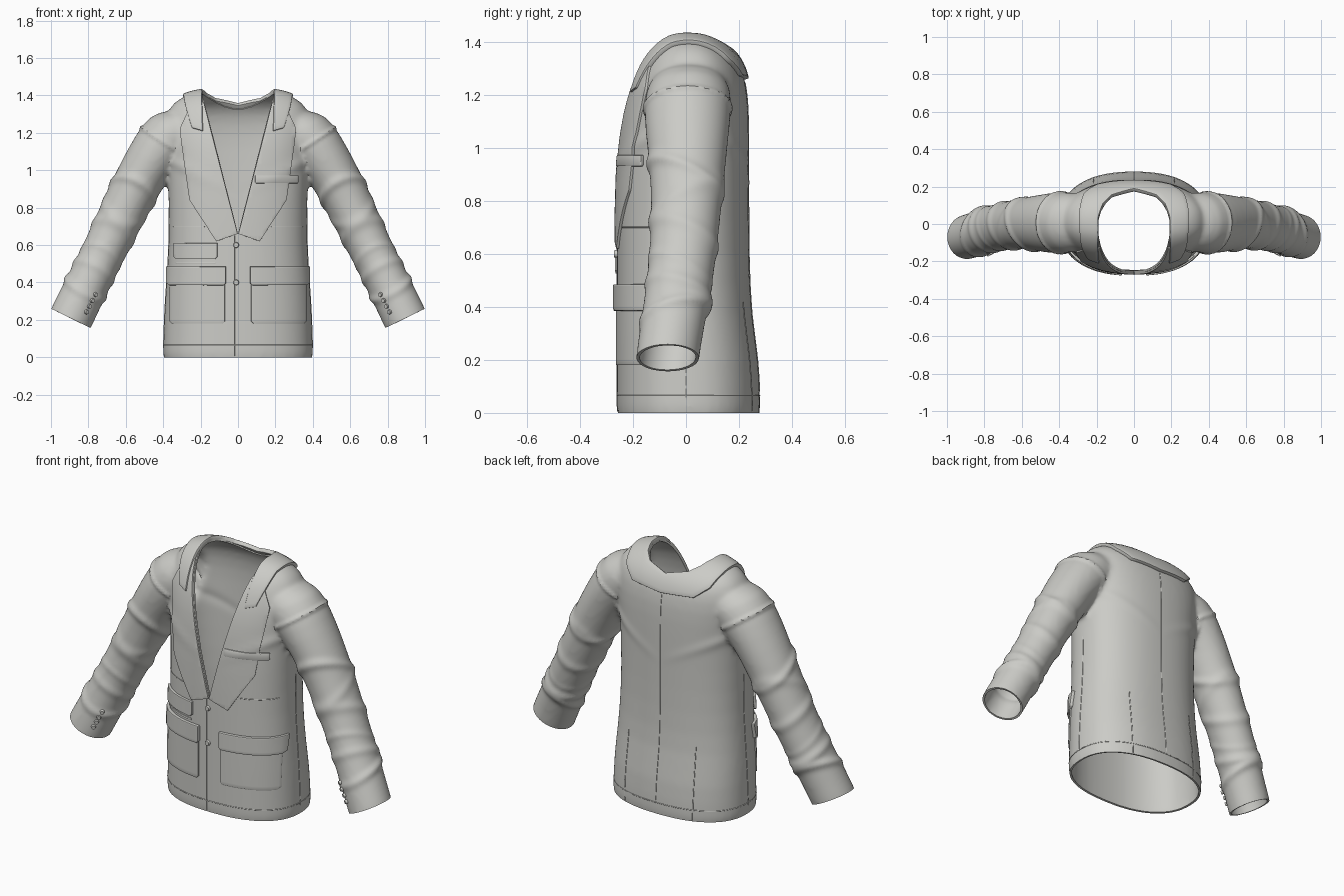
import bpy, bmesh, math
from mathutils import Vector
from mathutils.bvhtree import BVHTree

cube = bpy.data.objects.get("Cube")
if cube:
    bpy.data.objects.remove(cube)

cloth = bpy.data.materials.new("pale_grey_cloth")
cloth.use_nodes = True
colour = (0.6, 0.6, 0.57, 1)
cloth.diffuse_color = colour
cloth.node_tree.nodes["Principled BSDF"].inputs["Base Color"].default_value = colour
cloth.node_tree.nodes["Principled BSDF"].inputs["Roughness"].default_value = 0.8


def new_object(name, bm):
    mesh = bpy.data.meshes.new(name)
    bm.to_mesh(mesh)
    bm.free()
    mesh.materials.append(cloth)
    obj = bpy.data.objects.new(name, mesh)
    bpy.context.scene.collection.objects.link(obj)
    return obj


def add_mod(obj, kind, **settings):
    mod = obj.modifiers.new(kind.title(), kind)
    for key, value in settings.items():
        setattr(mod, key, value)


def bake(obj):
    """Apply modifiers, then shade smooth with sharp creases."""
    bpy.context.view_layer.update()
    mesh = bpy.data.meshes.new_from_object(obj.evaluated_get(bpy.context.evaluated_depsgraph_get()))
    obj.modifiers.clear()
    obj.data = mesh
    mesh.shade_smooth()
    mesh.set_sharp_from_angle(angle=math.radians(40))


def loft(bm, rings, power, n=32):
    """Closed tube; each ring is centre, two half axes."""
    loops = []
    for c, u, v in rings:
        loop = []
        for k in range(n):
            a = 2 * math.pi * k / n
            cu, sv = math.cos(a), math.sin(a)
            e = 2 / power
            loop.append(bm.verts.new(c + u * math.copysign(abs(cu) ** e, cu)
                                     + v * math.copysign(abs(sv) ** e, sv)))
        loops.append(loop)
    for a, b in zip(loops, loops[1:]):
        for k in range(n):
            bm.faces.new((a[k], a[(k + 1) % n], b[(k + 1) % n], b[k]))
    bm.faces.new(loops[0][::-1])
    bm.faces.new(loops[-1])


# Body and sleeves, fused into one soft solid
bm = bmesh.new()
body = [(-.08, .405, -.262, .282), (0, .403, -.262, .282), (.2, .398, -.262, .277), (.36, .388, -.262, .247),
        (.6, .37, -.262, .238), (.85, .372, -.262, .238), (1.05, .38, -.25, .238), (1.2, .395, -.222, .236),
        (1.31, .385, -.18, .213), (1.37, .34, -.135, .165), (1.41, .26, -.09, .1), (1.425, .16, -.05, .06)]
loft(bm, [(Vector((0, (f + b) / 2, z)), Vector((w, 0, 0)), Vector((0, (b - f) / 2, 0)))
          for z, w, f, b in body], 2.35)
along = Vector((.48, 0, -.88)).normalized()
across = Vector((.88, 0, .48)).normalized()
arm = [(.25, .01, 1.28, .11, .12), (.33, .01, 1.22, .165, .165), (.42, .005, 1.12, .145, .165),
       (.5, .005, 1, .133, .152), (.58, .005, .85, .128, .137), (.67, -.005, .66, .12, .128),
       (.76, -.025, .48, .116, .126), (.83, -.05, .34, .118, .122), (.893, -.07, .208, .12, .12),
       (.94, -.08, .11, .12, .12)]
for s in (1, -1):
    loft(bm, [(Vector((x * s, y, z)), Vector((across.x * s, 0, across.z)) * r, Vector((0, ry, 0)))
              for x, y, z, r, ry in arm], 2)
bmesh.ops.recalc_face_normals(bm, faces=bm.faces)
jacket = new_object("jacket_shell", bm)
add_mod(jacket, 'SUBSURF', levels=1)
add_mod(jacket, 'REMESH', mode='VOXEL', voxel_size=.0125)
add_mod(jacket, 'SMOOTH', factor=.5, iterations=14)
bake(jacket)

# Cloth folds: position along the sleeve, width, height, slant
folds = [(-.5, .025, .011, .5), (-.4, .03, .009, -.5), (-.26, .03, .008, .4),
         (-.02, .026, .013, .3), (.055, .022, .012, -.25), (-.1, .02, .006, .5)]
bm = bmesh.new()
bm.from_mesh(jacket.data)
bm.normal_update()
moves = []
for v in bm.verts:
    p = Vector((abs(v.co.x), v.co.y, v.co.z))
    amount = 0
    if p.x > .4 + max(0, .8 - p.z) * .3:
        t = p.dot(along)
        for t0, w, h, slant in folds:
            amount += h * math.exp(-((t - t0 - slant * p.y) / w) ** 2) * (.75 + .25 * math.sin(9 * p.y + 20 * t0))
    if p.x > .335 and p.z > .95:
        amount += .009 * math.exp(-((p.x * .54 - p.z * .84 + .752) / .011) ** 2)
    # soft drape across the chest and the upper back
    if p.x < .36 and p.z > .6:
        amount += .006 * math.exp(-((p.z - 1.02 - .5 * (p.x - .3)) / .03) ** 2) * min(1, p.x / .3)
    moves.append((v, v.normal * amount))
for v, move in moves:
    v.co += move
surface = BVHTree.FromBMesh(bm)


def cut(co, no, test=lambda c: True):
    faces = [f for f in bm.faces if test(f.calc_center_median())]
    geom = set(faces) | {e for f in faces for e in f.edges} | {v for f in faces for v in f.verts}
    bmesh.ops.bisect_plane(bm, geom=list(geom), plane_co=co, plane_no=no, dist=1e-5)


# Openings: hem, cuffs, front V and round neck
NECK, V_LOW, V_TOP = .19, .66, 1.4
cuff_co, cuff_no = Vector((.893, 0, .208)), Vector((.437, 0, -.899))
cut((0, 0, 0), (0, 0, 1))
for s in (1, -1):
    cut((s * cuff_co.x, 0, cuff_co.z), (s * cuff_no.x, 0, cuff_no.z), lambda c: c.x * s > .65)
    cut((0, 0, V_LOW), (V_TOP - V_LOW, 0, -s * NECK), lambda c: c.y < .02 and c.z > .6 and abs(c.x) < .3)
cut((0, 0, 0), (0, 1, 0), lambda c: c.z > 1.2 and abs(c.x) < .3)
spokes = [Vector((math.cos(math.pi * k / 12), math.sin(math.pi * k / 12), 0)) for k in range(13)]
for d in spokes:
    cut(d * NECK, d, lambda c: c.z > 1.2 and c.y > -.01 and abs(c.x) < .3)


def is_open(c):
    p = Vector((abs(c.x), c.y, c.z))
    if p.z < 0 or (p.x > .65 and (p - cuff_co).dot(cuff_no) > 0):
        return True
    if p.y < 0:
        return p.z > V_LOW and p.x < NECK * (p.z - V_LOW) / (V_TOP - V_LOW)
    return p.z > 1.2 and all(c.dot(d) < NECK for d in spokes)


bmesh.ops.delete(bm, geom=[f for f in bm.faces if is_open(f.calc_center_median())], context='FACES')
bm.to_mesh(jacket.data)
bm.free()
add_mod(jacket, 'SOLIDIFY', thickness=.012, offset=-1)
bake(jacket)


def thicken(obj, depth):
    add_mod(obj, 'SOLIDIFY', thickness=depth + .006, offset=-1)
    add_mod(obj, 'BEVEL', width=.004, segments=2, limit_method='ANGLE', angle_limit=math.radians(50))
    bake(obj)


def front_hit(x, z):
    hit, normal, _, _ = surface.ray_cast(Vector((x, -1, z)), Vector((0, 1, 0)))
    return hit, normal


def patch(name, outline, depth, s=1):
    """Cloth piece with an x-z outline, laid on the front."""
    bm = bmesh.new()
    bm.faces.new([bm.verts.new((x * s, 0, z)) for x, z in outline])
    for axis, low, high in ((0, -.4, .4), (2, 0, 1.45)):
        no = Vector((axis == 0, 0, axis == 2))
        for k in range(int((high - low) / .025)):
            bmesh.ops.bisect_plane(bm, geom=bm.verts[:] + bm.edges[:] + bm.faces[:],
                                   plane_co=no * (low + .025 * k + .003), plane_no=no, dist=1e-4)
    bm.normal_update()
    bmesh.ops.reverse_faces(bm, faces=[f for f in bm.faces if f.normal.y > 0])
    for v in bm.verts:
        hit, normal = front_hit(v.co.x, v.co.z)
        v.co = hit + normal * depth
    thicken(new_object(name, bm), depth)


def box(x0, x1, z0, z1, c=.012):
    return [(x0 + c, z0), (x1 - c, z0), (x1, z0 + c), (x1, z1), (x0, z1), (x0, z0 + c)]


# Lapels and pockets
lapel = [(.002, .66), (.115, .62), (.255, .84), (.308, 1.22), (.255, 1.33), (.182, 1.36)]
for s, side in ((1, "left"), (-1, "right")):
    patch(side + "_lapel", lapel, .01, s)
    patch(side + "_hip_pocket", box(.07, .362, .18, .45), .007, s)
    patch(side + "_hip_pocket_flap", box(.064, .37, .385, .485), .017, s)
patch("ticket_pocket_flap", box(.11, .335, .525, .61), .014, -1)
patch("ticket_pocket_welt", box(.12, .33, .498, .51, .002), .005, -1)
patch("breast_pocket_welt", box(.09, .315, .93, .972, .004), .014)

# Collar: inner and outer edges from the lapel notch to the centre back
inner = [(.187, -.21, 1.21), (.19, -.15, 1.33), (.19, -.06, 1.41), (.19, .03, 1.41),
         (.165, .1, 1.4), (.12, .15, 1.38), (0, .19, 1.36)]
outer = [(.25, -.2, 1.23), (.28, -.14, 1.33), (.292, -.06, 1.4), (.285, .06, 1.38),
         (.265, .16, 1.33), (.2, .23, 1.28), (0, .25, 1.265)]


def stretch(points, steps=5):
    points = [Vector(p) for p in points]
    points += [Vector((-p.x, p.y, p.z)) for p in points[-2::-1]]
    return [a.lerp(b, k / steps) for a, b in zip(points, points[1:]) for k in range(steps)] + points[-1:]


bm = bmesh.new()
rows = []
for a, b in zip(stretch(inner), stretch(outer)):
    row = []
    for k in range(6):
        hit, normal, _, _ = surface.find_nearest(a.lerp(b, k / 5))
        row.append(bm.verts.new(hit + normal * .018))
    rows.append(row)
for p, q in zip(rows, rows[1:]):
    for k in range(5):
        bm.faces.new((p[k], p[k + 1], q[k + 1], q[k]))
thicken(new_object("collar", bm), .018)


def seam(name, points, steps=16, closed=False):
    """Fine stitched line that follows the cloth."""
    curve = bpy.data.curves.new(name, 'CURVE')
    curve.dimensions = '3D'
    curve.bevel_depth, curve.bevel_resolution = .0025, 1
    points = [Vector(p) for p in points]
    path = [a.lerp(b, k / steps) for a, b in zip(points, points[1:]) for k in range(steps)]
    path += [] if closed else points[-1:]
    line = curve.splines.new('POLY')
    line.points.add(len(path) - 1)
    line.use_cyclic_u = closed
    for p, co in zip(line.points, path):
        p.co = (*surface.find_nearest(co)[0], 1)
    curve.materials.append(cloth)
    bpy.context.scene.collection.objects.link(bpy.data.objects.new(name, curve))


seam("centre_back_seam", [(0, .28, .08), (0, .24, 1.25)], 40)
seam("front_closure_edge", [(-.02, -.27, .005), (-.02, -.27, .65)], 24)
ring = [(.4 * math.cos(k * math.pi / 32), .01 + .27 * math.sin(k * math.pi / 32), .065) for k in range(65)]
seam("hem_stitching", ring, 1, True)
for s, side in ((1, "left"), (-1, "right")):
    seam(side + "_back_vent", [(s * .22, .26, .005), (s * .22, .23, .42)])
    seam(side + "_side_seam", [(s * .4, 0, .05), (s * .37, 0, .8)])
    seam(side + "_waist_dart", [(s * .18, -.25, .7), (s * .35, -.12, .7)])


def button(name, x, z, r):
    hit, normal = front_hit(x, z)
    bm = bmesh.new()
    bmesh.ops.create_cone(bm, cap_ends=True, segments=16, radius1=r, radius2=r * .8, depth=.014)
    obj = new_object(name, bm)
    obj.location = hit + normal * .004
    obj.rotation_euler = normal.to_track_quat('Z', 'Y').to_euler()
    bake(obj)


# Buttons on the front and on both cuffs
for k in range(2):
    button(f"front_button_{k + 1}", -.01, .6 - .2 * k, .016)
for s, side in ((1, "left"), (-1, "right")):
    for k in range(4):
        button(f"{side}_cuff_button_{k + 1}", s * (.763 + .016 * k), .335 - .031 * k, .013)
